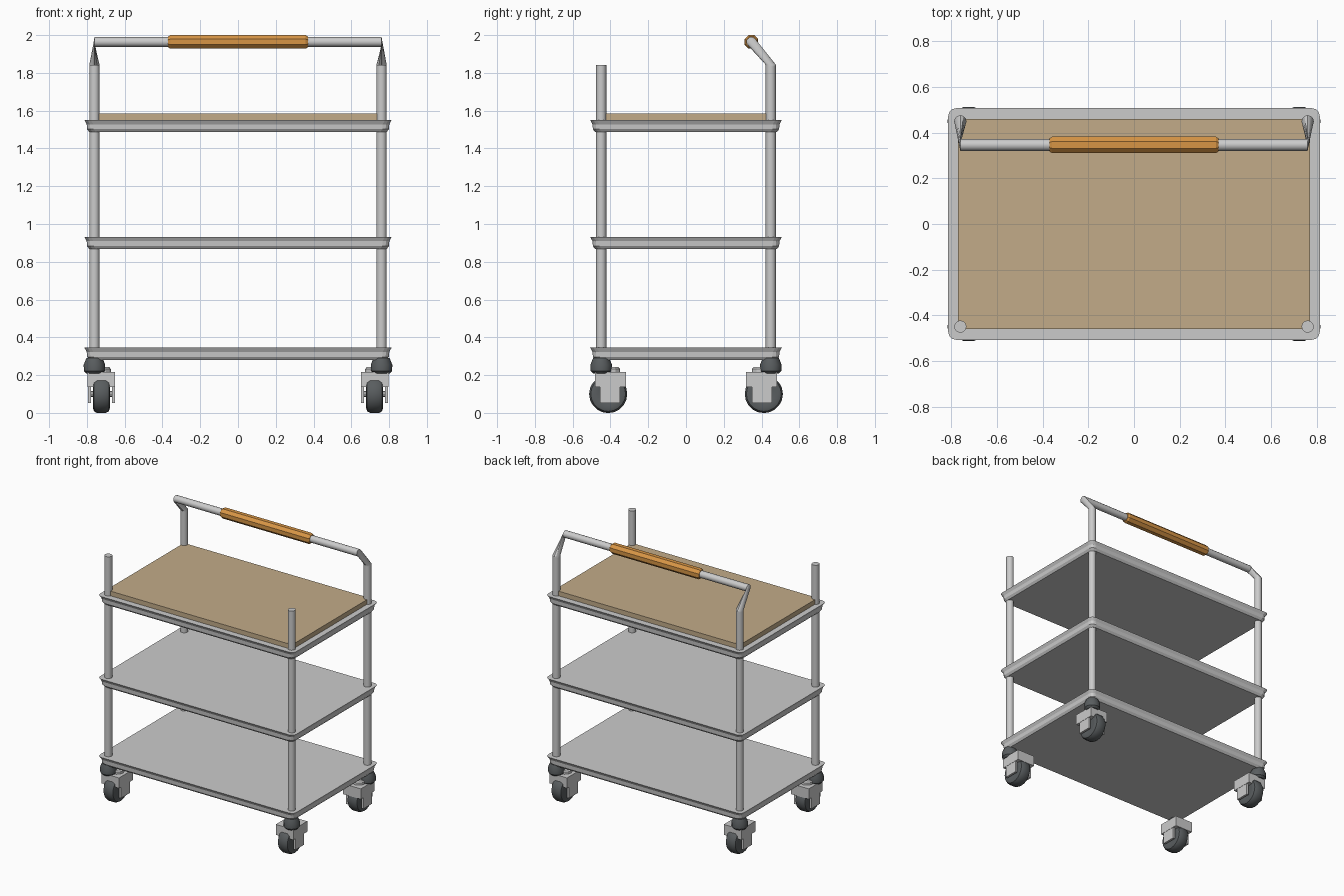
import bpy, bmesh
from math import sin, cos, pi, radians
from mathutils import Vector as V

if "Cube" in bpy.data.objects:
    bpy.data.objects.remove(bpy.data.objects["Cube"])


def material(name, rgb):
    m = bpy.data.materials.new(name)
    m.diffuse_color = (*rgb, 1)
    m.use_nodes = True
    m.node_tree.nodes["Principled BSDF"].inputs["Base Color"].default_value = m.diffuse_color
    return m


RUBBER = material("dark_rubber", (0.10, 0.11, 0.115))
BOARD = material("tan_board", (0.54, 0.41, 0.25))
GRIP = material("orange_grip", (0.68, 0.30, 0.06))


def loft(name, rings, mat=None, smooth=None):
    """Skin a closed solid through rings of equal point count."""
    bm = bmesh.new()
    loops = [[bm.verts.new(p) for p in r] for r in rings]
    n = len(loops[0])
    for a, b in zip(loops, loops[1:]):
        for i in range(n):
            j = (i + 1) % n
            bm.faces.new((a[i], a[j], b[j], b[i]))
    bm.faces.new(loops[0])
    bm.faces.new(loops[-1])
    bmesh.ops.recalc_face_normals(bm, faces=bm.faces)
    me = bpy.data.meshes.new(name)
    bm.to_mesh(me)
    bm.free()
    if smooth:
        me.shade_smooth()
        me.set_sharp_from_angle(angle=radians(smooth))
    if mat:
        me.materials.append(mat)
    ob = bpy.data.objects.new(name, me)
    bpy.context.collection.objects.link(ob)
    return ob


def circle(c, u, v, r, n=12, off=0.0):
    c, u, v = V(c), V(u), V(v)
    return [c + r * (u * cos(2 * pi * (i + off) / n) + v * sin(2 * pi * (i + off) / n))
            for i in range(n)]


def lathe_z(name, c, prof, n=12, mat=None, smooth=None):
    return loft(name, [circle((c[0], c[1], z), (1, 0, 0), (0, 1, 0), r, n) for r, z in prof], mat, smooth)


def lathe_x(name, c, prof, n=12, mat=None, smooth=None, off=0.0):
    return loft(name, [circle((c[0] + x, c[1], c[2]), (0, 1, 0), (0, 0, 1), r, n, off)
                       for r, x in prof], mat, smooth)


def box(name, x0, x1, y0, y1, z0, z1, mat=None):
    return loft(name, [[(x0, y0, z), (x1, y0, z), (x1, y1, z), (x0, y1, z)] for z in (z0, z1)], mat)


def rounded_rect(hx, hy, z, r, steps=3):
    pts = []
    for k, (sx, sy) in enumerate([(1, 1), (-1, 1), (-1, -1), (1, -1)]):
        for i in range(steps + 1):
            a = (k + i / steps) * pi / 2
            pts.append((sx * (hx - r) + r * cos(a), sy * (hy - r) + r * sin(a), z))
    return pts


PX, PY, PR, PTOP = 0.76, 0.449, 0.027, 1.843   # posts
BY, BZ, BR = 0.346, 1.964, 0.026               # handle bar

# Three shelves with a flared rim
for label, top in (("bottom", 0.345), ("middle", 0.931), ("top", 1.55)):
    prof = [(-0.064, 0.026), (-0.048, 0.014), (-0.022, 0.012), (0, 0)]
    loft(label + "_shelf", [rounded_rect(0.813 - d, 0.507 - d, top + z, 0.035) for z, d in prof])

# Wooden top board
box("top_board", -0.77, 0.77, -0.46, 0.46, 1.545, 1.585, BOARD)

# Handle bar and octagonal grip
lathe_x("handle_bar", (0, BY, BZ), [(BR, -PX), (BR, PX)], smooth=35)
lathe_x("handle_grip", (0, BY, BZ), [(0.031, -0.37), (0.039, -0.358), (0.039, 0.358), (0.031, 0.37)],
        8, GRIP, off=0.5)

for sx, side in ((-1, "left"), (1, "right")):
    # Bent tube joining the back post to the handle bar
    s = V((0, BY - PY, BZ - PTOP)).normalized()
    t = V((-sx, 0, 0))
    p = s.cross(t)
    flat = V((0, p.y, 0)).normalized()
    loft(side + "_handle_bend", [circle((sx * PX, PY, PTOP - 0.01), t, flat, PR),
                                 circle((sx * PX, PY, PTOP), t, flat, PR),
                                 circle((sx * PX, BY, BZ), -s, p, BR)], smooth=35)
    for sy, end in ((-1, "front"), (1, "back")):
        tag = f"{end}_{side}_"
        # Corner post
        lathe_z(tag + "post", (sx * PX, sy * PY), [(PR, 0.28), (PR, PTOP)], smooth=35)
        # Rubber collar under the bottom shelf
        lathe_z(tag + "collar", (sx * PX, sy * PY),
                [(0.042, 0.208), (0.056, 0.222), (0.057, 0.255), (0.043, 0.29)], 12, RUBBER, 35)
        # Caster: swivel, bracket, fork legs, axle and wheel
        cx, cy = sx * 0.723, sy * 0.412
        by = sy * 0.399
        lathe_z(tag + "swivel", (cx, by), [(0.05, 0.21), (0.05, 0.232), (0.042, 0.242)], 12)
        box(tag + "caster_bracket", cx - 0.073, cx + 0.073, by - 0.082, by + 0.082, 0.138, 0.216)
        for k, d in (("inner", -sx), ("outer", sx)):
            box(tag + k + "_fork", *sorted((cx + d * 0.055, cx + d * 0.071)),
                sy * 0.402 - 0.052, sy * 0.402 + 0.052, 0.053, 0.145)
        lathe_x(tag + "axle", (cx, cy, 0.1), [(0.015, -0.06), (0.015, 0.06)], 8)
        lathe_x(tag + "wheel", (cx, cy, 0.1),
                [(0.055, -0.04), (0.075, -0.045), (0.092, -0.039), (0.101, -0.022),
                 (0.101, 0.022), (0.092, 0.039), (0.075, 0.045), (0.055, 0.04)], 20, RUBBER, 40)
